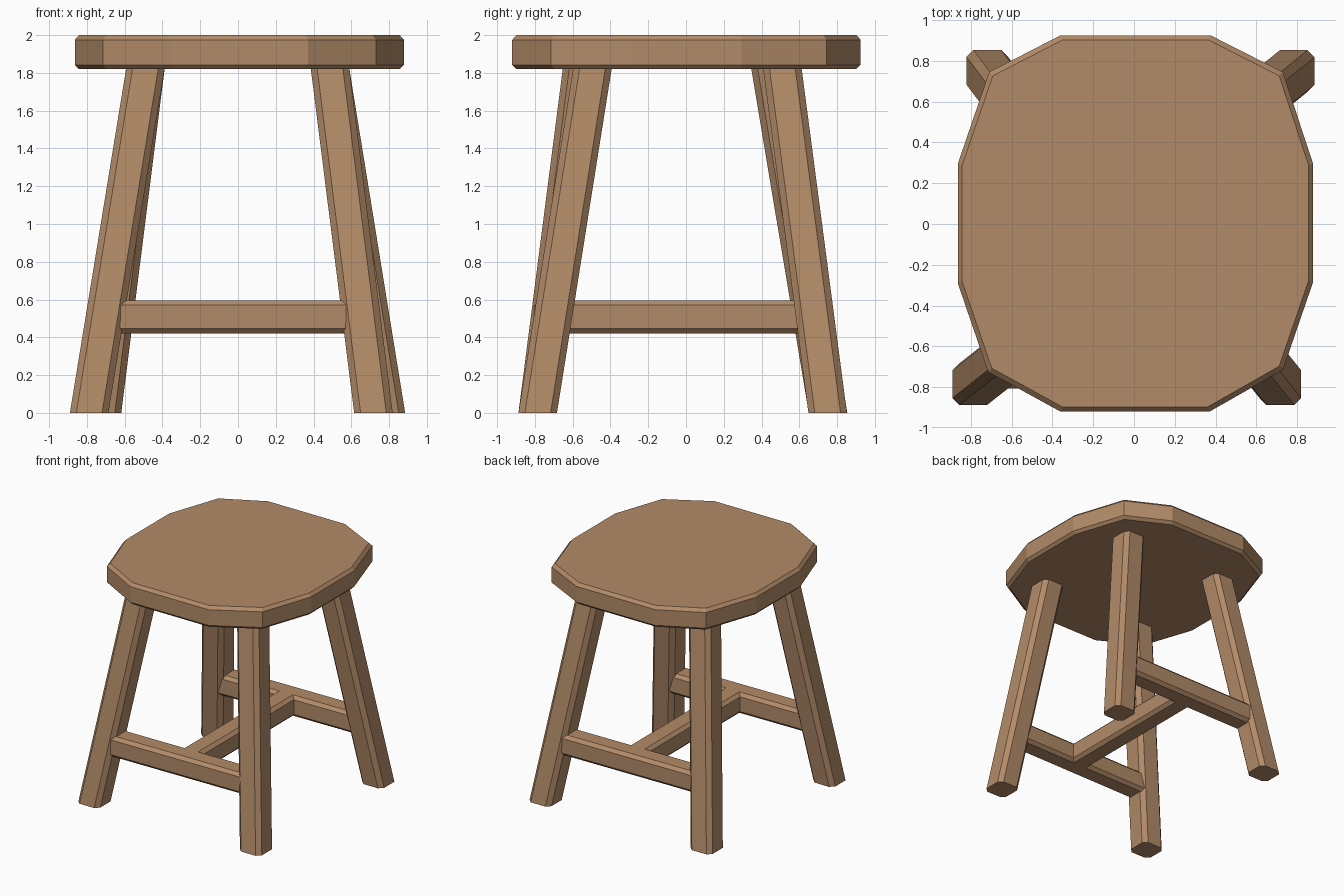
import bpy, bmesh

if "Cube" in bpy.data.objects:
    bpy.data.objects.remove(bpy.data.objects["Cube"])

wood = bpy.data.materials.new("wood")
wood.diffuse_color = (0.45, 0.26, 0.14, 1)
wood.use_nodes = True
wood.node_tree.nodes["Principled BSDF"].inputs["Base Color"].default_value = wood.diffuse_color


def loft(name, rings):
    """Capped solid skinned through matching rings of points."""
    bm = bmesh.new()
    loops = [[bm.verts.new(p) for p in ring] for ring in rings]
    for a, b in zip(loops, loops[1:]):
        for i in range(len(a)):
            j = (i + 1) % len(a)
            bm.faces.new((a[i], a[j], b[j], b[i]))
    bm.faces.new(loops[0])
    bm.faces.new(loops[-1])
    bmesh.ops.recalc_face_normals(bm, faces=bm.faces)
    mesh = bpy.data.meshes.new(name)
    bm.to_mesh(mesh)
    bm.free()
    mesh.materials.append(wood)
    obj = bpy.data.objects.new(name, mesh)
    bpy.context.collection.objects.link(obj)
    return obj


def octagon(h, c):
    """Square of half-width h with corners cut by c."""
    k = h - c
    return [(h, -k), (h, k), (k, h), (-k, h), (-h, k), (-h, -k), (-k, -h), (k, -h)]


# Seat: slightly uneven twelve-sided slab with chamfered rims
outline = [(-0.36, 0.925), (0.375, 0.925), (0.73, 0.745), (0.878, 0.295),
           (0.878, -0.285), (0.73, -0.715), (0.37, -0.92), (-0.36, -0.92),
           (-0.715, -0.725), (-0.864, -0.29), (-0.864, 0.295), (-0.71, 0.745)]
levels = [(1.82, 0.975), (1.843, 1), (1.975, 1), (2.0, 0.975)]
loft("seat", [[(x * s, y * s, z) for x, y in outline] for z, s in levels])

# Splayed legs: foot centre and centre at the seat underside
LEG_TOP = 1.825
legs = {
    "front_left_leg": ((-0.788, -0.785), (-0.49, -0.55)),
    "front_right_leg": ((0.717, -0.785), (0.487, -0.495)),
    "back_left_leg": ((-0.72, 0.752), (-0.49, 0.447)),
    "back_right_leg": ((0.783, 0.75), (0.487, 0.51)),
}
for name, (foot, top) in legs.items():
    loft(name, [[(cx + u, cy + v, z) for u, v in octagon(0.102, 0.034)]
                for (cx, cy), z in ((foot, 0), (top, LEG_TOP))])


# Stretchers: front and back bars between the legs, joined by a middle bar
BAR_Z = 0.508
bar = octagon(0.088, 0.026)


def leg_centre(name):
    foot, top = legs[name]
    t = BAR_Z / LEG_TOP
    return [f + (p - f) * t for f, p in zip(foot, top)]


for side in ("front", "back"):
    ends = [leg_centre(f"{side}_left_leg"), leg_centre(f"{side}_right_leg")]
    loft(f"{side}_stretcher",
         [[(x + inset, y + u, BAR_Z + v) for u, v in bar]
          for (x, y), inset in zip(ends, (0.05, -0.05))])

loft("middle_stretcher",
     [[(0.02 + u, y, BAR_Z + v) for u, v in bar] for y in (-0.66, 0.63)])
